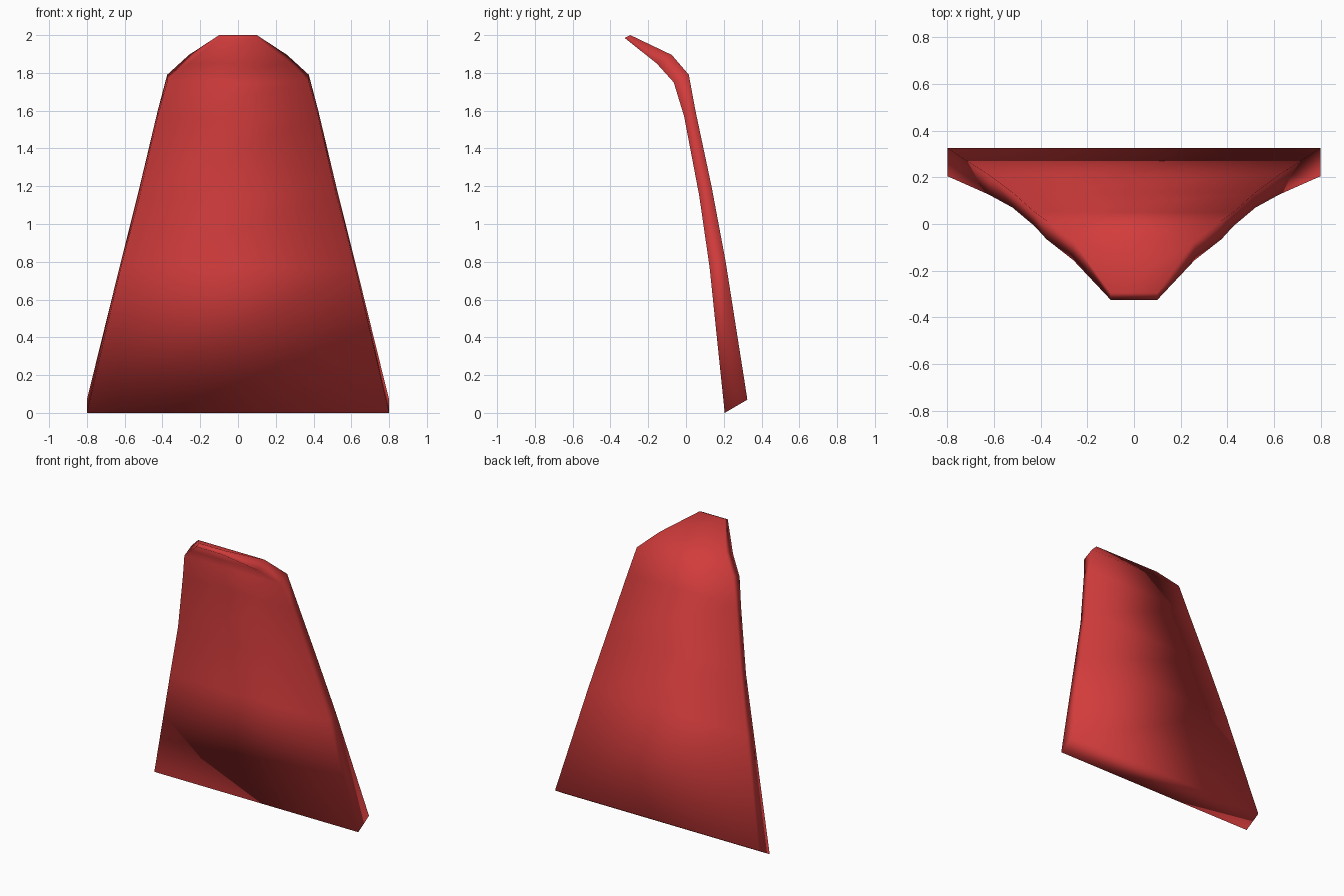
import bpy
import bmesh

cube = bpy.data.objects.get("Cube")
if cube:
    bpy.data.objects.remove(cube, do_unlink=True)

# Red cloth
red = bpy.data.materials.new("red_cloth")
red.use_nodes = True
color = (0.65, 0.045, 0.045, 1.0)
red.diffuse_color = color
red.node_tree.nodes["Principled BSDF"].inputs["Base Color"].default_value = color

# Rows from hem to collar: half width, front (y, z), back (y, z)
rows = [
    (0.80, (0.205, 0.00), (0.325, 0.07)),
    (0.62, (0.125, 0.77), (0.21, 0.80)),
    (0.52, (0.07, 1.15), (0.135, 1.20)),
    (0.425, (-0.01, 1.57), (0.05, 1.60)),
    (0.375, (-0.065, 1.75), (0.015, 1.79)),
    (0.26, (-0.155, 1.85), (-0.075, 1.895)),
    (0.10, (-0.325, 1.985), (-0.295, 2.00)),
]

# Tapered sheet that bends forward at the collar
bm = bmesh.new()
rings = []
for half, front, back in rows:
    corners = ((-half, *front), (half, *front), (half, *back), (-half, *back))
    rings.append([bm.verts.new(c) for c in corners])
for low, high in zip(rings, rings[1:]):
    for i in range(4):
        j = (i + 1) % 4
        bm.faces.new((low[i], low[j], high[j], high[i]))
bm.faces.new(rings[0][::-1])
bm.faces.new(rings[-1])
bmesh.ops.recalc_face_normals(bm, faces=bm.faces)
for face in bm.faces:
    face.smooth = True

mesh = bpy.data.meshes.new("cape")
bm.to_mesh(mesh)
bm.free()
mesh.materials.append(red)
cape = bpy.data.objects.new("cape", mesh)
bpy.context.collection.objects.link(cape)
